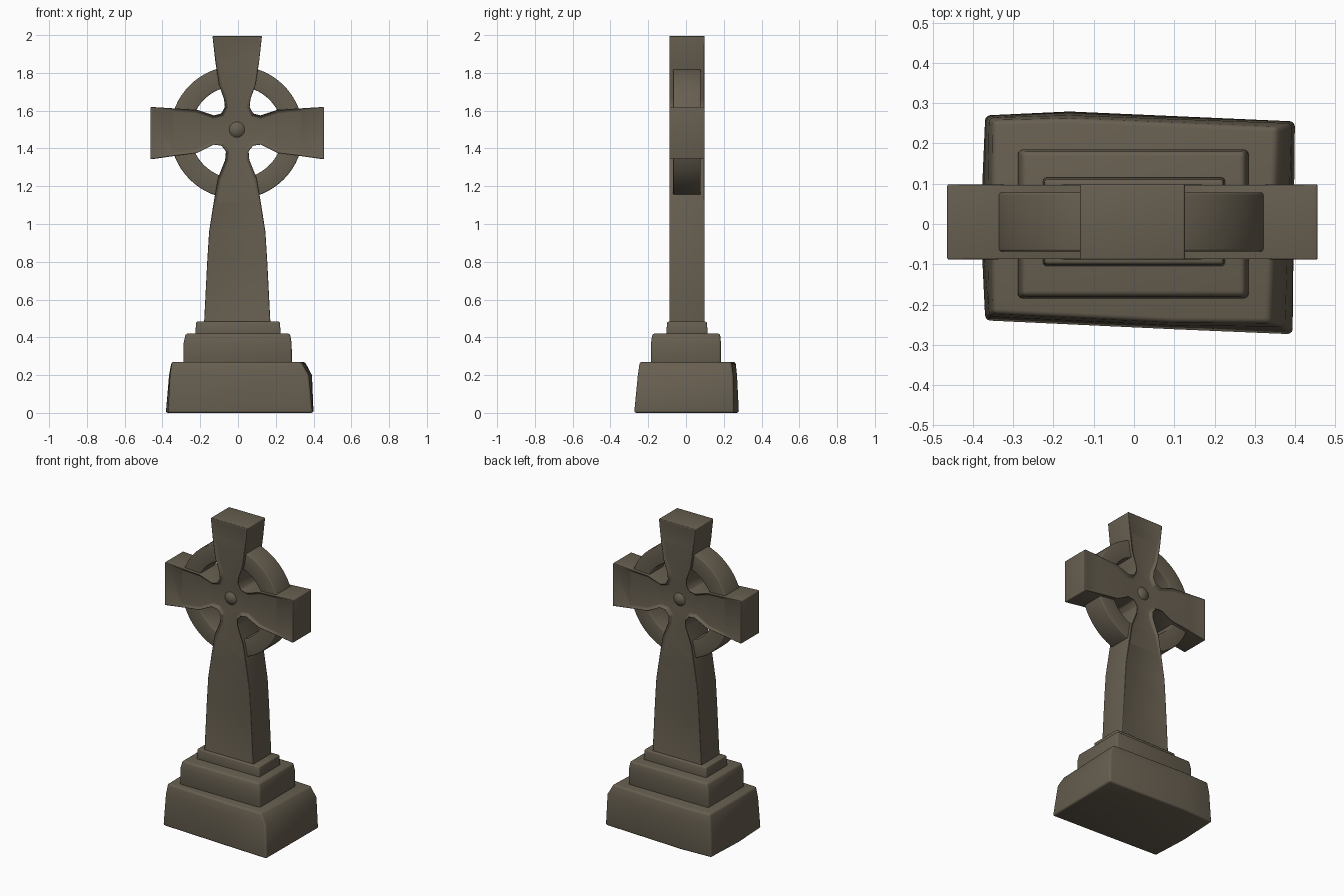
import bpy, bmesh, math
from mathutils import Vector

if "Cube" in bpy.data.objects:
    bpy.data.objects.remove(bpy.data.objects["Cube"])

stone = bpy.data.materials.new("weathered stone")
stone.diffuse_color = (0.135, 0.113, 0.080, 1)
stone.use_nodes = True
stone.node_tree.nodes["Principled BSDF"].inputs["Base Color"].default_value = stone.diffuse_color


def finish(bm, name, bevel=0.0):
    bmesh.ops.recalc_face_normals(bm, faces=bm.faces[:])
    me = bpy.data.meshes.new(name)
    bm.to_mesh(me)
    bm.free()
    ob = bpy.data.objects.new(name, me)
    bpy.context.collection.objects.link(ob)
    me.materials.append(stone)
    if bevel:
        m = ob.modifiers.new("worn edges", 'BEVEL')
        m.width, m.segments = bevel, 3
        m.limit_method, m.angle_limit = 'ANGLE', math.radians(35)
    bpy.ops.object.select_all(action='DESELECT')
    ob.select_set(True)
    bpy.context.view_layer.objects.active = ob
    if bevel:
        bpy.ops.object.modifier_apply(modifier=m.name)
    bpy.ops.object.shade_smooth_by_angle(angle=math.radians(40))
    return ob


def stack(name, loops, bevel):
    """Skin between (z, outline) loops and cap both ends."""
    bm = bmesh.new()
    rings = [[bm.verts.new((x, y, z)) for x, y in pts] for z, pts in loops]
    n = len(rings[0])
    for a, b in zip(rings, rings[1:]):
        for i in range(n):
            j = (i + 1) % n
            bm.faces.new((a[i], a[j], b[j], b[i]))
    bm.faces.new(rings[0])
    bm.faces.new(rings[-1])
    return finish(bm, name, bevel)


def rect(x0, x1, y0, y1):
    return [(x0, y0), (x1, y0), (x1, y1), (x0, y1)]


# stepped plinth: uneven, worn bottom block and two upper steps
stack("base_block", [
    (0.00, [(-0.37, -0.24), (0.10, -0.262), (0.395, -0.275), (0.40, 0.255),
            (-0.16, 0.28), (-0.37, 0.27), (-0.382, 0.0)]),
    (0.20, [(-0.36, -0.23), (0.10, -0.252), (0.375, -0.255), (0.392, 0.25),
            (-0.16, 0.27), (-0.36, 0.264), (-0.365, 0.0)]),
    (0.27, [(-0.35, -0.222), (0.10, -0.244), (0.335, -0.245), (0.355, 0.24),
            (-0.16, 0.262), (-0.35, 0.257), (-0.352, 0.0)])], 0.012)
stack("middle_step", [
    (0.26, rect(-0.29, 0.286, -0.185, 0.185)),
    (0.37, rect(-0.288, 0.284, -0.185, 0.185)),
    (0.42, rect(-0.277, 0.275, -0.178, 0.18))], 0.012)
stack("upper_step", [
    (0.41, rect(-0.226, 0.226, -0.105, 0.116)),
    (0.483, rect(-0.222, 0.222, -0.10, 0.11))], 0.008)

# shaft and flared arms: one outline, extruded front to back
half = [(0.127, 1.995), (0.112, 1.86), (0.094, 1.74), (0.066, 1.66), (0.062, 1.62),
        (0.08, 1.585), (0.12, 1.575), (0.21, 1.605), (0.33, 1.612), (0.456, 1.62),
        (0.456, 1.342), (0.33, 1.36), (0.21, 1.375), (0.12, 1.42), (0.08, 1.415),
        (0.056, 1.385), (0.06, 1.34), (0.10, 1.24), (0.12, 1.12), (0.145, 0.96),
        (0.155, 0.80), (0.172, 0.47)]
outline = half + [(-x - 0.008, z) for x, z in reversed(half)]
bm = bmesh.new()
front = [bm.verts.new((x, -0.09, z)) for x, z in outline]
back = [bm.verts.new((x, 0.10, z)) for x, z in outline]
n = len(outline)
for i in range(n):
    j = (i + 1) % n
    bm.faces.new((front[i], front[j], back[j], back[i]))
panels = [bm.faces.new(front), bm.faces.new(back[::-1])]
bmesh.ops.recalc_face_normals(bm, faces=bm.faces[:])
# sunken faces, deepest at the necks, leaving a thin raised rim
for f in panels:
    side = 1 if f.calc_center_median().y < 0 else -1
    bmesh.ops.inset_region(bm, faces=[f], thickness=0.014, use_even_offset=True)
    for v in f.verts:
        r = math.hypot(v.co.x, v.co.z - 1.495)
        v.co.y += side * (0.004 + 0.026 * max(0, 1 - r / 0.45))
bmesh.ops.triangulate(bm, faces=panels, quad_method='BEAUTY', ngon_method='BEAUTY')
finish(bm, "cross_shaft_and_arms", 0.006)

# wheel ring
bm = bmesh.new()
N = 64
sect = [(0.245, -0.068), (0.352, -0.068), (0.352, 0.078), (0.245, 0.078)]
rows = []
for i in range(N):
    a = 2 * math.pi * i / N
    rows.append([bm.verts.new((-0.007 + r * math.cos(a), y, 1.485 + r * math.sin(a)))
                 for r, y in sect])
for i in range(N):
    p, q = rows[i], rows[(i + 1) % N]
    for k in range(4):
        m = (k + 1) % 4
        bm.faces.new((p[k], p[m], q[m], q[k]))
finish(bm, "wheel_ring", 0.006)

# central boss, domed on both faces
bm = bmesh.new()
bmesh.ops.create_uvsphere(bm, u_segments=32, v_segments=16, radius=1)
bmesh.ops.scale(bm, vec=Vector((0.07, 0.088, 0.07)), verts=bm.verts[:])
bmesh.ops.translate(bm, vec=Vector((-0.006, 0.005, 1.5)), verts=bm.verts[:])
finish(bm, "centre_boss")
